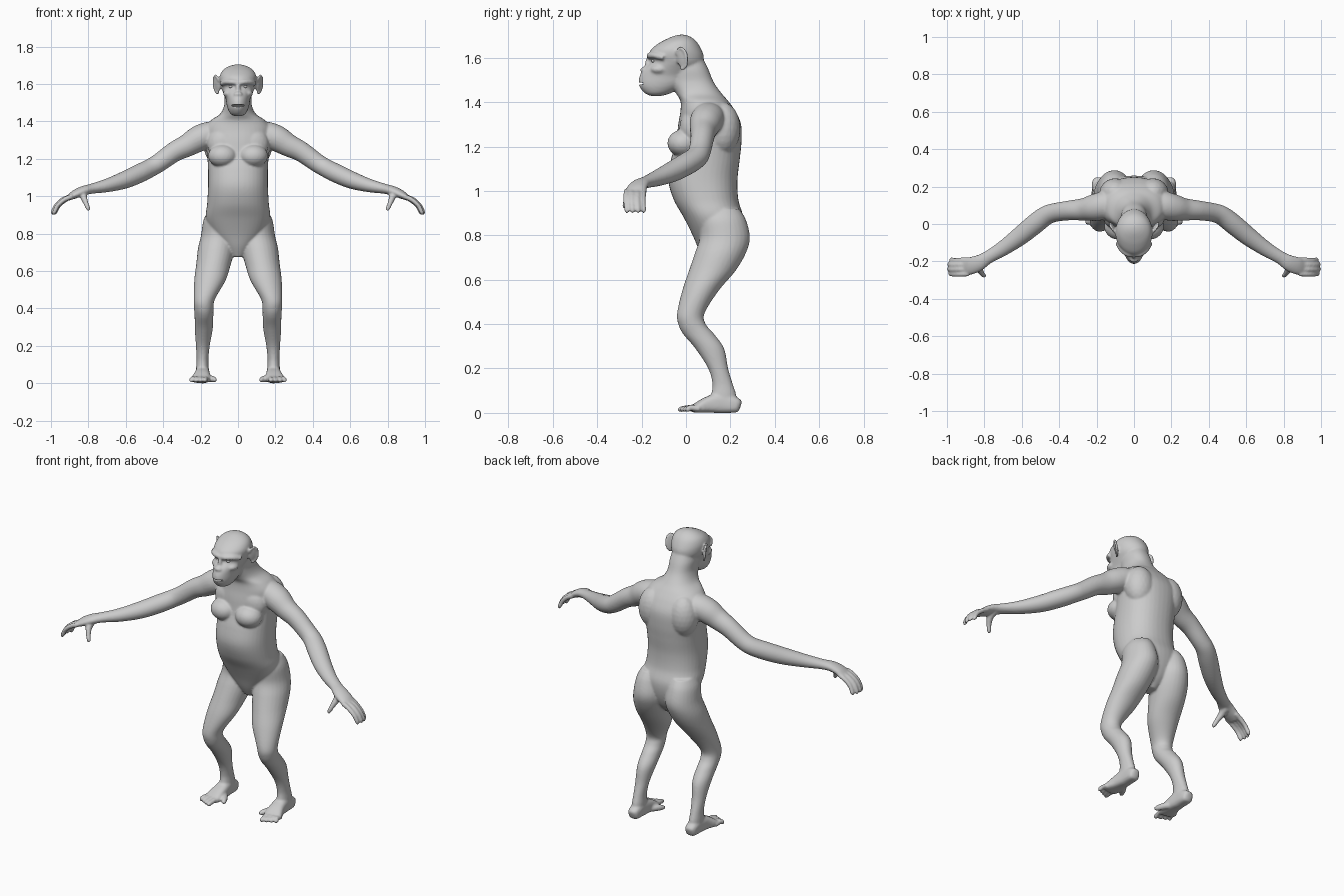
import bpy, bmesh
from math import sin, cos, pi, radians
from mathutils import Vector, Matrix, Euler


def spline(rows, n=6):
    """Catmull-Rom interpolation of tuples."""
    out = []
    for i in range(len(rows) - 1):
        p0, p1 = rows[max(i - 1, 0)], rows[i]
        p2, p3 = rows[i + 1], rows[min(i + 2, len(rows) - 1)]
        for k in range(n):
            t = k / n
            out.append([0.5 * (2 * b + (c - a) * t + (2 * a - 5 * b + 4 * c - d) * t * t
                               + (3 * b - a - 3 * c + d) * t ** 3)
                        for a, b, c, d in zip(p0, p1, p2, p3)])
    out.append(list(rows[-1]))
    return out


def loft(bm, rows, flat=False, up=(0, 0, 1), p=2.0, seg=28):
    """Skin oval rings (x, y, z, half width, half depth) along a smooth path."""
    rows = spline(rows)
    pts = [Vector(r[:3]) for r in rows]
    rings = []
    for i, r in enumerate(rows):
        if flat:
            u, v = Vector((1, 0, 0)), Vector((0, 1, 0))
        else:
            t = (pts[min(i + 1, len(pts) - 1)] - pts[max(i - 1, 0)]).normalized()
            u = t.cross(Vector(up)).normalized()
            v = u.cross(t)
        a, b = max(r[3], 0.002), max(r[4], 0.002)
        ring = []
        for k in range(seg):
            c, s = cos(2 * pi * k / seg), sin(2 * pi * k / seg)
            c = abs(c) ** (2 / p) * (1 if c > 0 else -1)
            s = abs(s) ** (2 / p) * (1 if s > 0 else -1)
            ring.append(bm.verts.new(pts[i] + u * a * c + v * b * s))
        rings.append(ring)
    faces = [bm.faces.new(rings[0][::-1]), bm.faces.new(rings[-1])]
    for r0, r1 in zip(rings, rings[1:]):
        for k in range(seg):
            j = (k + 1) % seg
            faces.append(bm.faces.new((r0[k], r0[j], r1[j], r1[k])))
    bmesh.ops.recalc_face_normals(bm, faces=faces)


def blob(bm, loc, size, rot=(0, 0, 0)):
    m = (Matrix.Translation(loc) @ Euler([radians(a) for a in rot]).to_matrix().to_4x4()
         @ Matrix.Diagonal((*size, 1)))
    bmesh.ops.create_icosphere(bm, subdivisions=3, radius=1, matrix=m)
    return m


def finish(bm, name):
    me = bpy.data.meshes.new(name)
    bm.to_mesh(me)
    bm.free()
    for f in me.polygons:
        f.use_smooth = True
    ob = bpy.data.objects.new(name, me)
    bpy.context.collection.objects.link(ob)
    return ob


bm = bmesh.new()

# leg, horizontal slices
loft(bm, [(.10, .16, .92, .06, .08), (.105, .165, .87, .08, .105), (.105, .175, .79, .093, .113),
          (.115, .155, .72, .099, .115), (.13, .118, .64, .093, .105), (.150, .065, .55, .084, .082),
          (.18, .022, .45, .057, .062), (.183, .027, .40, .052, .062), (.182, .057, .355, .05, .07),
          (.183, .107, .29, .048, .065), (.188, .145, .20, .037, .045), (.19, .165, .13, .032, .046),
          (.19, .17, .08, .034, .056), (.19, .17, .04, .033, .05)], flat=True)

# foot and toes
loft(bm, [(.19, .246, .03, .012, .018), (.19, .23, .034, .032, .033), (.19, .16, .045, .037, .046),
          (.192, .10, .037, .043, .037), (.20, .05, .023, .05, .023), (.205, .025, .017, .044, .014)],
     p=2.8)
for i in range(4):
    x = .168 + .024 * i
    tip = -.036 + .011 * i
    loft(bm, [(x, .06, .018, .014, .014), (x + .004, .02, .024, .013, .013),
              (x + .009, tip + .012, .016, .013, .013), (x + .011, tip, .012, .006, .007)], seg=14)
loft(bm, [(.18, .12, .026, .02, .022), (.15, .085, .024, .019, .019),
          (.13, .052, .02, .016, .016), (.118, .032, .015, .008, .009)], seg=16)

# arm down to the palm
loft(bm, [(.08, .105, 1.33, .07, .06), (.15, .10, 1.33, .075, .068), (.21, .088, 1.307, .072, .07),
          (.27, .078, 1.272, .06, .061), (.34, .073, 1.237, .053, .054), (.42, .062, 1.18, .05, .05),
          (.47, .045, 1.15, .052, .049), (.53, .0, 1.12, .054, .05), (.61, -.065, 1.085, .05, .046),
          (.70, -.13, 1.057, .041, .036), (.78, -.178, 1.04, .035, .027), (.83, -.208, 1.028, .043, .025),
          (.875, -.224, 1.008, .047, .022), (.91, -.229, .988, .044, .014)])

# fingers and thumb
for i in range(4):
    y = -.267 + .0255 * i
    r = (0, .008, .006, -.006)[i]
    loft(bm, [(.885, y, 1.0, .014, .013), (.925 + r, y - .002, .983, .0135, .0135),
              (.962 + r, y - .003, .952, .0125, .0125), (.982 + r, y, .915, .0115, .0115),
              (.986 + r, y + .002, .9, .006, .006)], seg=14)
loft(bm, [(.825, -.205, 1.02, .024, .02), (.825, -.24, .995, .02, .018), (.813, -.264, .962, .014, .014),
          (.802, -.276, .935, .012, .012), (.798, -.28, .922, .006, .006)], up=(1, 0, 0), seg=14)

# chest muscle, brow, cheek and ear
blob(bm, (.082, -.012, 1.215), (.078, .072, .062))
blob(bm, (.075, .03, 1.28), (.09, .06, .09))
blob(bm, (.10, .165, 1.28), (.085, .08, .12))
loft(bm, [(-.01, -.163, 1.604, .012, .012), (.03, -.163, 1.61, .013, .014),
          (.065, -.14, 1.61, .013, .014), (.09, -.10, 1.60, .012, .012)], seg=14)
blob(bm, (.05, -.12, 1.548), (.03, .04, .022))
ear = blob(bm, (.112, -.018, 1.597), (.008, .028, .048), (0, 8, -32))
rim = []
for k in range(9):
    a = radians(-110 + 265 * k / 8)
    q = ear @ Vector((.4, cos(a), sin(a)))
    rim.append((*q, .007, .007))
loft(bm, rim, up=(1, -.2, 0), seg=10)

# mirror the side parts to the other half
dup = bmesh.ops.duplicate(bm, geom=bm.verts[:] + bm.edges[:] + bm.faces[:])["geom"]
for g in dup:
    if isinstance(g, bmesh.types.BMVert):
        g.co.x *= -1
bmesh.ops.reverse_faces(bm, faces=[g for g in dup if isinstance(g, bmesh.types.BMFace)])

# torso and neck: z, front y, back y, half width
torso = [(.675, .09, .17, .03), (.73, .06, .22, .08), (.80, .03, .25, .14), (.88, -.01, .258, .172),
         (.96, -.055, .236, .165), (1.05, -.08, .232, .16), (1.14, -.068, .242, .16),
         (1.22, -.045, .25, .165), (1.30, -.035, .248, .176), (1.36, -.025, .222, .178),
         (1.405, -.025, .19, .145), (1.44, -.045, .16, .095), (1.49, -.07, .125, .073),
         (1.55, -.08, .1, .072), (1.60, -.07, .075, .06)]
loft(bm, [(0, (f + b) / 2, z, w, (b - f) / 2) for z, f, b, w in torso], flat=True, p=2.25, seg=40)

# head: same layout
head = [(1.428, -.16, -.11, .02), (1.44, -.185, -.07, .04), (1.465, -.207, -.02, .054),
        (1.49, -.214, .02, .061), (1.52, -.208, .04, .066), (1.55, -.19, .065, .078),
        (1.58, -.162, .078, .091), (1.61, -.168, .079, .098), (1.64, -.155, .068, .098),
        (1.67, -.115, .05, .084), (1.69, -.075, .028, .058), (1.701, -.045, .005, .028),
        (1.704, -.025, -.01, .008)]
loft(bm, [(0, (f + b) / 2, z, w, (b - f) / 2) for z, f, b, w in head], flat=True, seg=40)
blob(bm, (0, -.19, 1.545), (.024, .016, .014))
blob(bm, (0, -.172, 1.57), (.013, .014, .03))

# fuse everything into one smooth skin
body = finish(bm, "body")
rm = body.modifiers.new("fuse", "REMESH")
rm.mode = "VOXEL"
rm.voxel_size = .006
rm.use_smooth_shade = True
sm = body.modifiers.new("soften", "SMOOTH")
sm.factor = .5
sm.iterations = 6

# mouth opening
bm = bmesh.new()
blob(bm, (0, -.205, 1.484), (.038, .035, .006))
mouth = finish(bm, "mouth_cutter")
mouth.hide_render = True
mouth.hide_viewport = True
cut = body.modifiers.new("mouth", "BOOLEAN")
cut.operation = "DIFFERENCE"
cut.object = mouth

# eyes
for side, name in ((-1, "right_eye"), (1, "left_eye")):
    bm = bmesh.new()
    blob(bm, (side * .036, -.145, 1.586), (.013, .011, .009))
    finish(bm, name)
